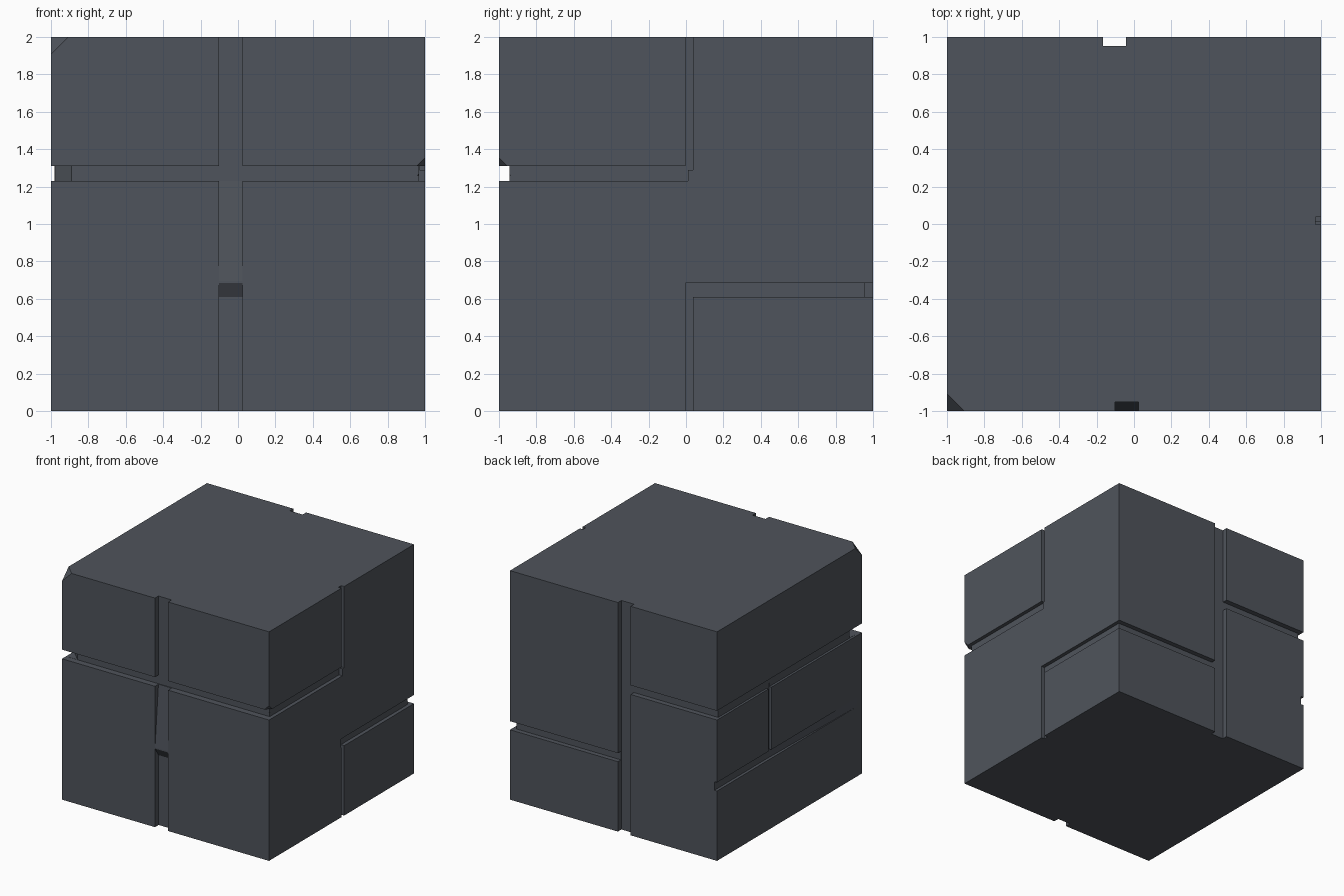
import bpy, bmesh
from mathutils import Vector

if "Cube" in bpy.data.objects:
    bpy.data.objects.remove(bpy.data.objects["Cube"])

mat = bpy.data.materials.new("dark slate")
mat.diffuse_color = (0.078, 0.088, 0.106, 1)
mat.use_nodes = True
mat.node_tree.nodes["Principled BSDF"].inputs["Base Color"].default_value = mat.diffuse_color


def make(name, bm):
    bmesh.ops.recalc_face_normals(bm, faces=bm.faces)
    me = bpy.data.meshes.new(name)
    bm.to_mesh(me)
    bm.free()
    me.materials.append(mat)
    ob = bpy.data.objects.new(name, me)
    bpy.context.collection.objects.link(ob)
    return ob


def prism(axis, lo, hi, profile):
    """Profile in the two other axes (in x, y, z order), extruded along axis."""
    bm = bmesh.new()
    ends = []
    for t in (lo, hi):
        ring = []
        for p in profile:
            co = list(p)
            co.insert(axis, t)
            ring.append(bm.verts.new(co))
        bm.faces.new(ring)
        ends.append(ring)
    n = len(profile)
    for i in range(n):
        j = (i + 1) % n
        bm.faces.new((ends[0][i], ends[0][j], ends[1][j], ends[1][i]))
    return bm


def box(x0, x1, y0, y1, z0, z1):
    return prism(2, z0, z1, [(x0, y0), (x1, y0), (x1, y1), (x0, y1)])


def corner(c, inward, size, e=0.05):
    """Tetrahedron that slices a corner off."""
    s = Vector(inward)
    o = Vector(c) - s * e
    bm = bmesh.new()
    v = [bm.verts.new(o)]
    for i in range(3):
        p = o.copy()
        p[i] += s[i] * (size + 3 * e)
        v.append(bm.verts.new(p))
    for f in ((0, 1, 2), (0, 2, 3), (0, 3, 1), (1, 2, 3)):
        bm.faces.new([v[i] for i in f])
    return bm


# Main stone block
block = make("stone_block", box(-1, 1, -1, 1, 0, 2))

U0, U1 = 1.23, 1.31     # upper joint
L0, L1 = 0.61, 0.685    # lower joint
cuts = [
    # front: horizontal joint and a vertical joint that fades out mid-way
    box(-1.1, 1.1, -1.1, -0.945, U0, U1),
    prism(0, -0.102, 0.025, [(-1.1, 2.1), (-0.952, 2.1), (-0.952, U0), (-0.999, L1 + 0.01),
                             (-0.999, L1), (-0.95, L0), (-0.95, -0.1), (-1.1, -0.1)]),
    # right: two L-shaped joints
    box(0.968, 1.1, -1.1, 0.012, U0, U1),
    box(0.97, 1.1, -0.002, 0.037, U1 - 0.02, 2.1),
    box(0.968, 1.1, -0.004, 1.1, L0, L1),
    box(0.97, 1.1, -0.002, 0.037, -0.1, L0 + 0.02),
    # back: vertical joint with a step in the horizontal one
    box(-0.165, -0.042, 0.952, 1.1, -0.1, 2.1),
    box(-0.06, 1.1, 0.958, 1.1, L0, L1),
    box(-1.1, -0.15, 0.955, 1.1, U0, U1),
    # left: two horizontal joints, the lower one fading to the front, short upright
    box(-1.1, -0.98, -1.1, 1.1, U0, U1),
    prism(2, L0, L1, [(-1.1, 1.1), (-0.975, 1.1), (-0.975, 0.25), (-1.001, -0.98), (-1.1, -0.98)]),
    box(-1.1, -0.977, 0.25, 0.29, L1 - 0.03, U0 + 0.03),
    # chipped corners
    prism(2, U0 + 0.001, U1 - 0.001, [(-1.1, -1.1), (-0.89, -1.1), (-0.89, -0.944),
                                      (-0.979, -0.855), (-1.1, -0.855)]),
    corner((-1, -1, 2), (1, 1, -1), 0.092),
    corner((1, -1, U1), (-1, 1, 1), 0.045),
]

bpy.context.view_layer.objects.active = block
for bm in cuts:
    cutter = make("joint_cutter", bm)
    cutter.hide_render = True
    m = block.modifiers.new("cut", "BOOLEAN")
    m.operation = "DIFFERENCE"
    m.solver = "EXACT"
    m.object = cutter
    bpy.ops.object.modifier_apply(modifier=m.name)
    bpy.data.objects.remove(cutter)
